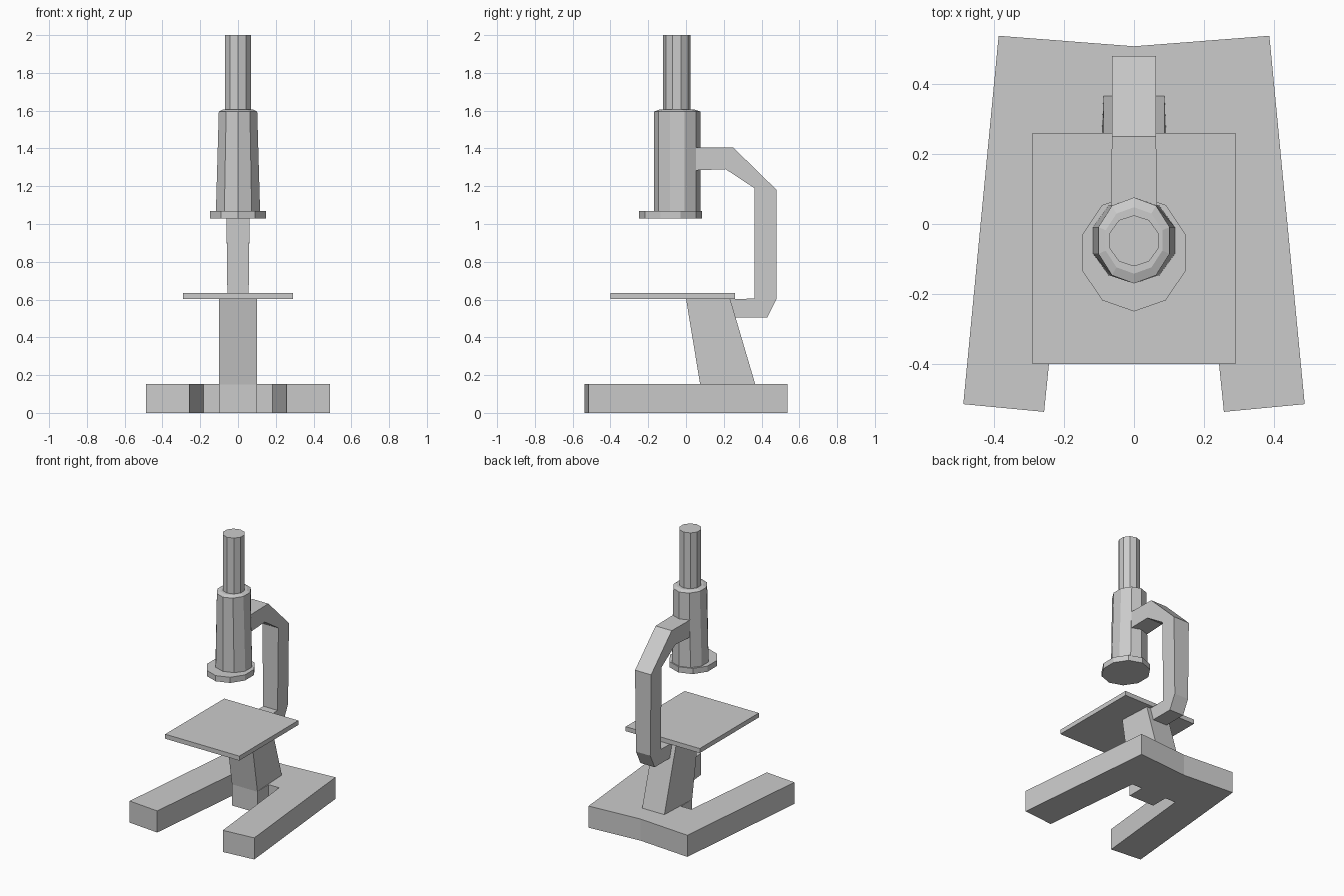
import bpy
from math import sin, cos, pi

if "Cube" in bpy.data.objects:
    bpy.data.objects.remove(bpy.data.objects["Cube"])


def loft(name, rings):
    """Skin a stack of equal-length vertex rings and cap both ends."""
    n = len(rings[0])
    verts = [v for ring in rings for v in ring]
    faces = [tuple(range(n))[::-1],
             tuple(range((len(rings) - 1) * n, len(rings) * n))]
    for r in range(len(rings) - 1):
        for i in range(n):
            j = (i + 1) % n
            faces.append((r * n + i, r * n + j, (r + 1) * n + j, (r + 1) * n + i))
    mesh = bpy.data.meshes.new(name)
    mesh.from_pydata(verts, [], faces)
    obj = bpy.data.objects.new(name, mesh)
    bpy.context.collection.objects.link(obj)
    # consistent outward normals
    bpy.context.view_layer.objects.active = obj
    obj.select_set(True)
    bpy.ops.object.mode_set(mode='EDIT')
    bpy.ops.mesh.select_all(action='SELECT')
    bpy.ops.mesh.normals_make_consistent(inside=False)
    bpy.ops.object.mode_set(mode='OBJECT')
    obj.select_set(False)
    return obj


def decagon(z, rx, ry, cy):
    return [(rx * sin(i * pi / 5), cy - ry * cos(i * pi / 5), z) for i in range(10)]


def tube(name, sections, cy):
    return loft(name, [decagon(z, rx, ry, cy) for z, rx, ry in sections])


# Horseshoe base with a tongue below the pillar
half = [(0.10, 0.075), (0.10, 0.20), (0.182, 0.20), (0.257, -0.537),
        (0.488, -0.515), (0.387, 0.538), (0.155, 0.52)]
outline = half + [(0, 0.508)] + [(-x, y) for x, y in reversed(half)]
loft("base", [[(x, y, z) for x, y in outline] for z in (0, 0.153)])

# Leaning pillar, narrower at the back
loft("pillar", [[(-0.10, f, z), (0.10, f, z), (0.087, b, z), (-0.087, b, z)]
                for f, b, z in ((0.075, 0.367, 0.15), (0.0, 0.233, 0.605))])

# Specimen stage
loft("stage", [[(-0.29, -0.4, z), (0.29, -0.4, z), (0.29, 0.26, z), (-0.29, 0.26, z)]
               for z in (0.603, 0.635)])

# Curved arm: each section pairs an outer and an inner point (y, z) with a half width
arm = [((0.02, 1.405), (0.02, 1.283), 0.067),
       ((0.25, 1.405), (0.21, 1.29), 0.063),
       ((0.48, 1.18), (0.362, 1.19), 0.063),
       ((0.48, 0.605), (0.362, 0.605), 0.056),
       ((0.43, 0.505), (0.25, 0.603), 0.056),
       ((0.22, 0.505), (0.18, 0.603), 0.056)]
loft("arm", [[(-w, *o), (w, *o), (w, *i), (-w, *i)] for o, i, w in arm])

# Ten-sided optical tube, eyepiece and offset objective flange
tube("body_tube", [(1.065, 0.123, 0.123), (1.595, 0.107, 0.123),
                   (1.605, 0.085, 0.095)], -0.047)
tube("eyepiece", [(1.59, 0.073, 0.073), (2.0, 0.073, 0.073)], -0.048)
tube("objective_flange", [(1.03, 0.155, 0.168), (1.07, 0.155, 0.168)], -0.082)
